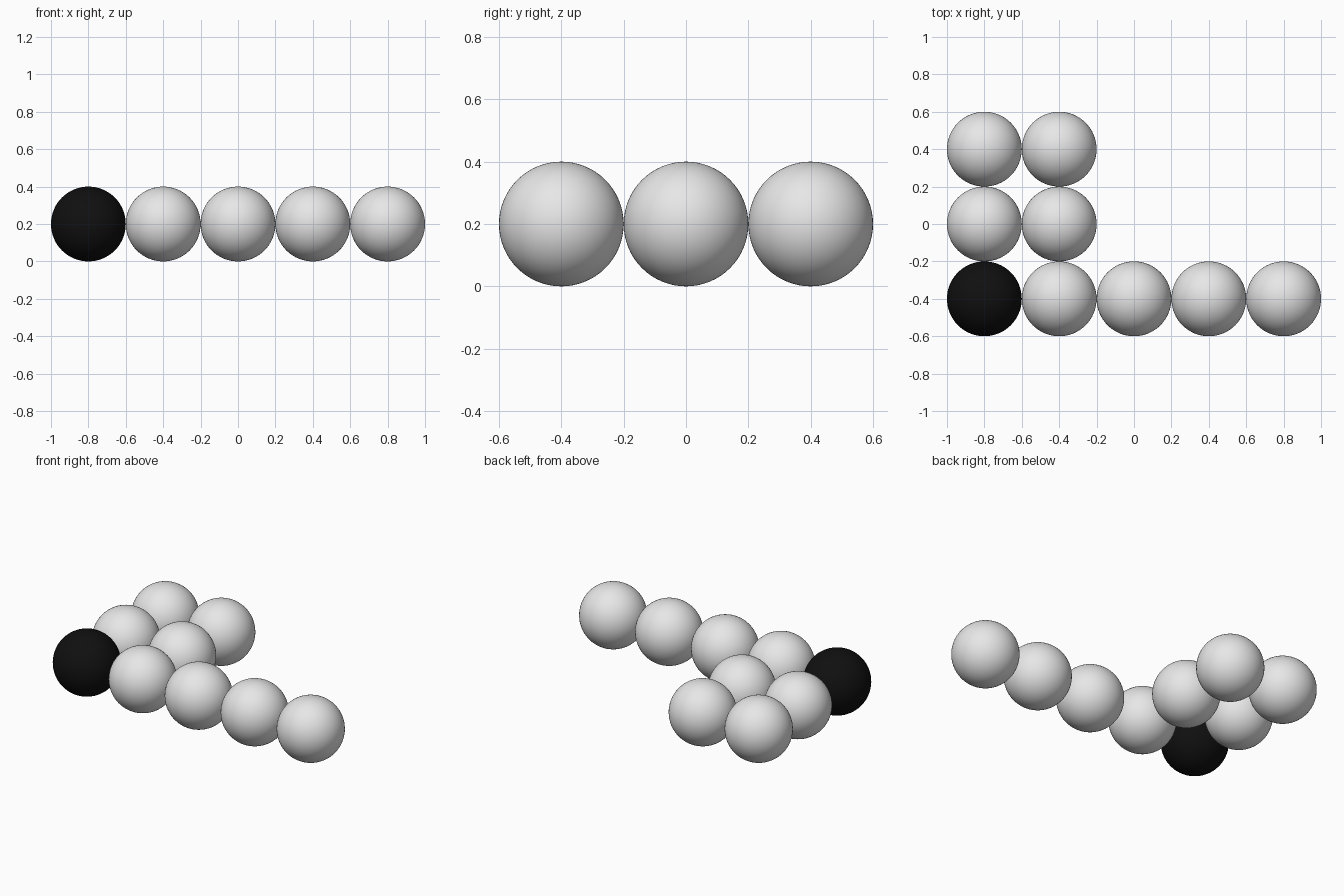
import bpy

if "Cube" in bpy.data.objects:
    bpy.data.objects.remove(bpy.data.objects["Cube"])

RADIUS = 0.2
STEP = 0.4


def material(name, rgb):
    mat = bpy.data.materials.new(name)
    mat.diffuse_color = (*rgb, 1.0)
    mat.use_nodes = True
    mat.node_tree.nodes["Principled BSDF"].inputs["Base Color"].default_value = mat.diffuse_color
    return mat


light_grey = material("light grey", (0.8, 0.8, 0.8))
black = material("black", (0.005, 0.005, 0.005))


def ball(name, col, row, mat):
    bpy.ops.mesh.primitive_uv_sphere_add(
        segments=64, ring_count=32, radius=RADIUS,
        location=(-0.8 + col * STEP, -0.4 + row * STEP, RADIUS))
    obj = bpy.context.object
    obj.name = name
    obj.data.materials.append(mat)
    bpy.ops.object.shade_smooth()


# Front row of five balls, then two shorter rows of two behind it
for row, count in enumerate((5, 2, 2)):
    for col in range(count):
        corner = row == 0 and col == 0
        if corner:
            ball("corner_ball", col, row, black)
        else:
            ball(f"ball_row{row + 1}_{col + 1}", col, row, light_grey)
